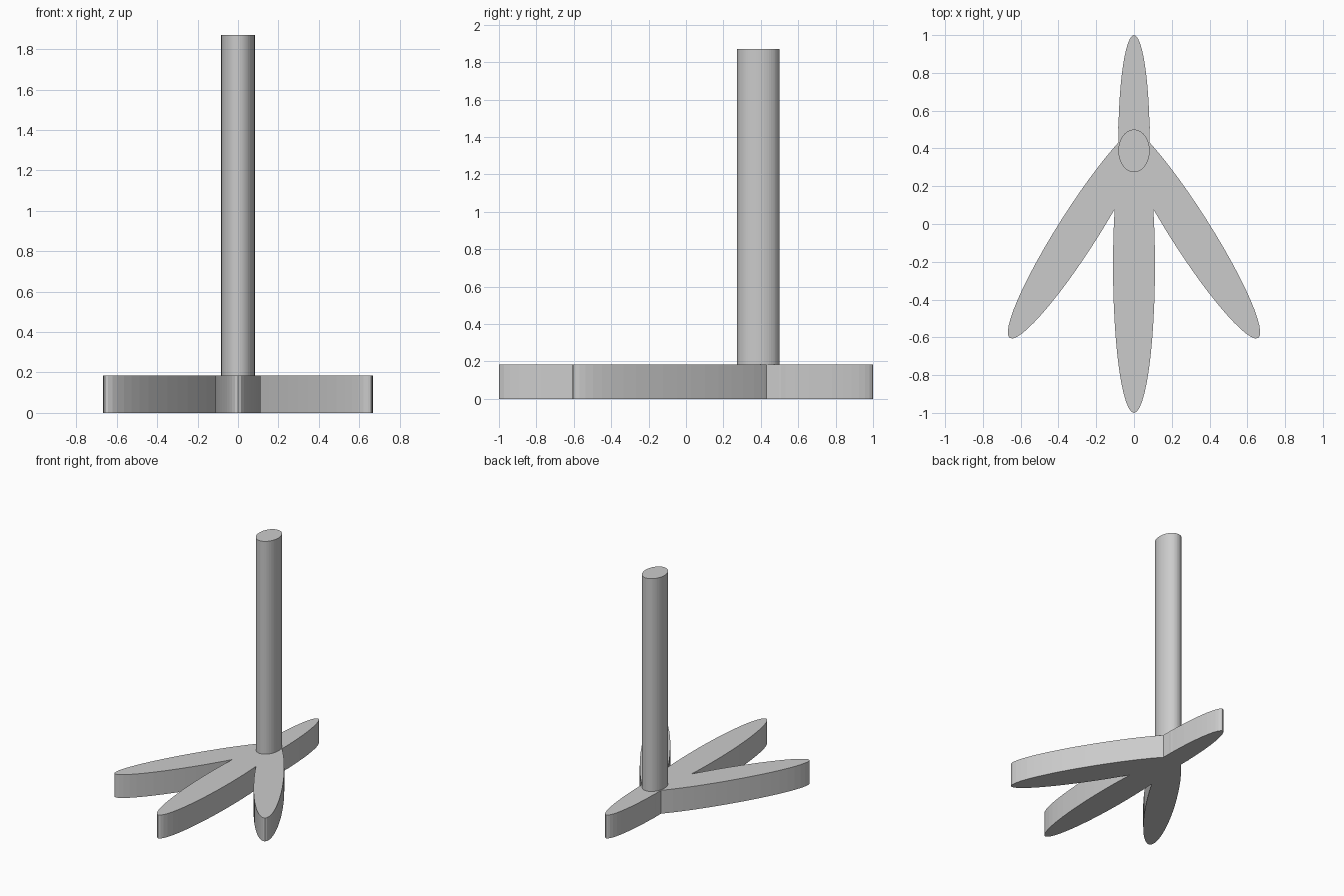
import bpy
from math import radians

if "Cube" in bpy.data.objects:
    bpy.data.objects.remove(bpy.data.objects["Cube"])

FOOT_H = 0.185
TOP = 1.87


def elliptic_prism(name, centre, rx, ry, z0, z1, angle=0.0):
    bpy.ops.mesh.primitive_cylinder_add(
        vertices=48, radius=1, depth=1,
        location=(centre[0], centre[1], (z0 + z1) / 2),
        rotation=(0, 0, radians(angle)))
    ob = bpy.context.object
    ob.name = ob.data.name = name
    ob.scale = (rx, ry, z1 - z0)
    bpy.ops.object.transform_apply(location=True, rotation=True, scale=True)
    return ob


# Foot: front toe, merged with the back and side toes into one solid
foot = elliptic_prism("foot", (0, -0.22), 0.111, 0.78, 0, FOOT_H)
toes = [elliptic_prism("back_toe", (0, 0.44), 0.083, 0.56, 0, FOOT_H)]
for side, label in ((-1, "left_toe"), (1, "right_toe")):
    toes.append(elliptic_prism(label, (side * 0.292, -0.03), 0.106, 0.68,
                               0, FOOT_H, side * 32.5))

for toe in toes:
    mod = foot.modifiers.new("merge", 'BOOLEAN')
    mod.operation = 'UNION'
    mod.solver = 'EXACT'
    mod.object = toe
    bpy.context.view_layer.objects.active = foot
    bpy.ops.object.modifier_apply(modifier=mod.name)
    bpy.data.objects.remove(toe)

# Leg: tall oval post standing on the heel
elliptic_prism("leg", (0, 0.387), 0.083, 0.113, FOOT_H, TOP)
